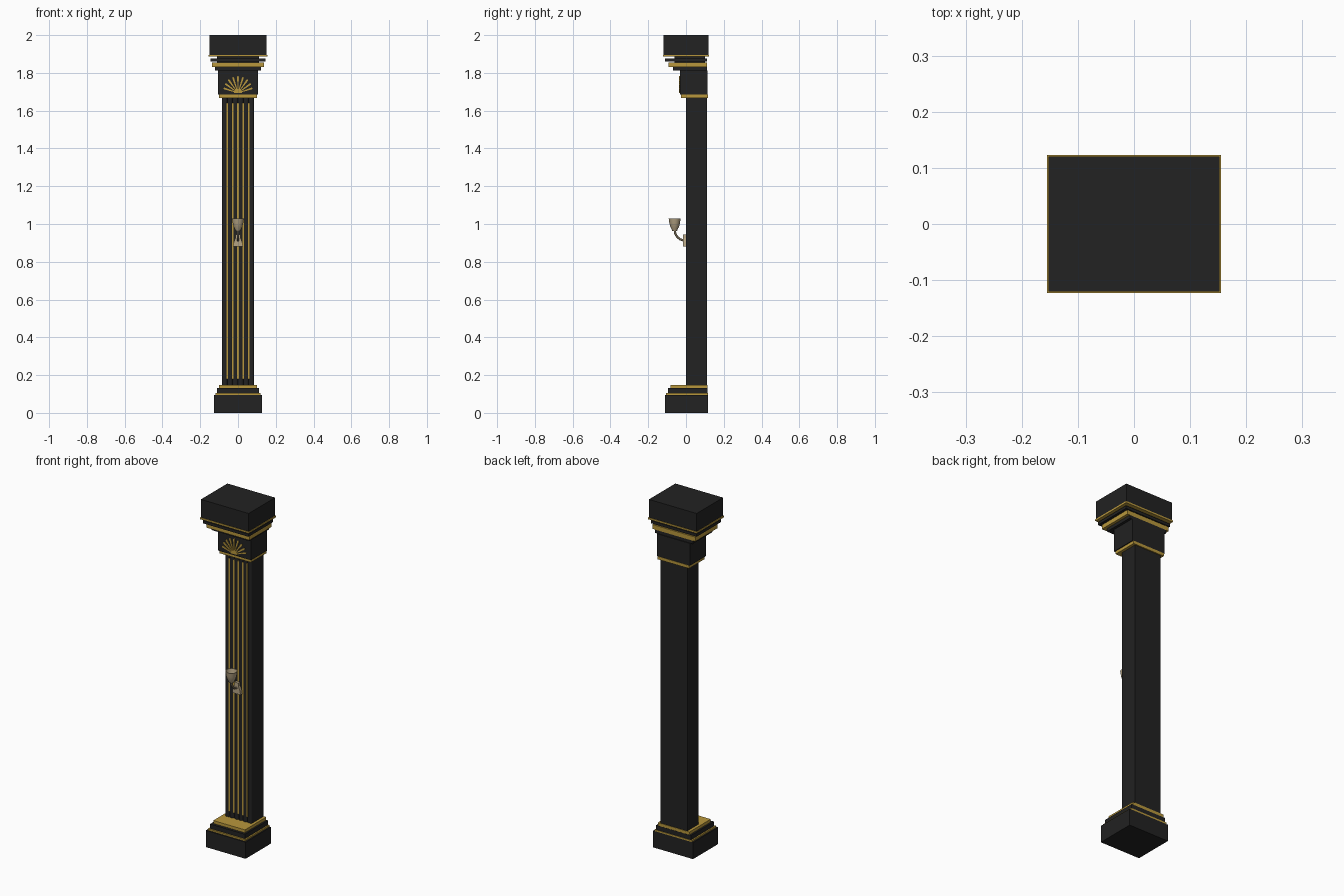
import bpy, bmesh, math
from mathutils import Matrix, Vector

if "Cube" in bpy.data.objects:
    bpy.data.objects.remove(bpy.data.objects["Cube"])


def material(name, rgb):
    m = bpy.data.materials.new(name)
    m.diffuse_color = (*rgb, 1)
    m.use_nodes = True
    m.node_tree.nodes["Principled BSDF"].inputs["Base Color"].default_value = m.diffuse_color
    return m


BLACK = material("black stone", (0.016, 0.016, 0.016))
GOLD = material("gold", (0.48, 0.31, 0.045))
BRASS = material("pale brass", (0.46, 0.37, 0.23))


def finish(name, bm, mat):
    bmesh.ops.recalc_face_normals(bm, faces=bm.faces)
    me = bpy.data.meshes.new(name)
    bm.to_mesh(me)
    bm.free()
    me.materials.append(mat)
    ob = bpy.data.objects.new(name, me)
    bpy.context.collection.objects.link(ob)
    return ob


def smooth(ob, angle=40):
    bpy.ops.object.select_all(action='DESELECT')
    ob.select_set(True)
    bpy.context.view_layer.objects.active = ob
    bpy.ops.object.shade_smooth_by_angle(angle=math.radians(angle))


def box(name, hx, y0, y1, z0, z1, mat, x=0):
    bm = bmesh.new()
    mtx = (Matrix.Translation((x, (y0 + y1) / 2, (z0 + z1) / 2))
           @ Matrix.Diagonal((2 * hx, y1 - y0, z1 - z0, 1)))
    bmesh.ops.create_cube(bm, size=1, matrix=mtx)
    return finish(name, bm, mat)


def prism(name, pts, direction, mat):
    """Extrude a closed outline along a direction."""
    bm = bmesh.new()
    face = bm.faces.new([bm.verts.new(p) for p in pts])
    ext = bmesh.ops.extrude_face_region(bm, geom=[face])
    verts = [g for g in ext["geom"] if isinstance(g, bmesh.types.BMVert)]
    bmesh.ops.translate(bm, verts=verts, vec=direction)
    return finish(name, bm, mat)


# Stepped base, from the floor up
box("plinth", 0.127, -0.112, 0.117, 0, 0.096, BLACK)
box("plinth_trim", 0.119, -0.105, 0.117, 0.096, 0.105, GOLD)
box("base_step", 0.111, -0.096, 0.114, 0.105, 0.131, BLACK)
box("base_slab", 0.101, -0.081, 0.113, 0.131, 0.148, GOLD)

# Shaft with six rounded reeds on the front
REEDS, HALF, BACK = 6, 0.085, 0.11
pitch = 2 * HALF / REEDS
outline = [(HALF, BACK, 0.148), (-HALF, BACK, 0.148)]
for i in range(REEDS):
    for k in range(6 if i < REEDS - 1 else 7):
        a = math.pi * k / 6
        if i and k == 0:
            outline.append((-HALF + i * pitch, 0.009, 0.148))
        else:
            outline.append((-HALF + (i + 0.5) * pitch - pitch / 2 * math.cos(a),
                            0.009 - 0.009 * math.sin(a), 0.148))
smooth(prism("reeded_shaft", outline, (0, 0, 1.522), BLACK), 50)

# Gold fillets in the valleys between the reeds
for i in range(1, REEDS):
    box(f"fillet_{i}", 0.0045, 0.001, 0.012, 0.18, 1.64, GOLD, x=-HALF + i * pitch)

# Capital
box("neck_band", 0.101, -0.026, 0.117, 1.668, 1.685, GOLD)
box("capital_block", 0.106, -0.033, 0.115, 1.685, 1.813, BLACK)
box("capital_step", 0.121, -0.07, 0.111, 1.813, 1.831, BLACK)
box("cornice_band", 0.137, -0.092, 0.111, 1.831, 1.856, GOLD)
box("cornice_core", 0.11, -0.06, 0.10, 1.85, 1.89, BLACK)
box("cornice_step", 0.146, -0.112, 0.111, 1.861, 1.877, BLACK)
box("cap_trim", 0.155, -0.123, 0.123, 1.886, 1.896, GOLD)
box("cap_block", 0.152, -0.12, 0.12, 1.896, 2.0, BLACK)

# Fan ornament: half-round hub and nine widening rays
FAN_Z, FRONT = 1.694, -0.033
hub = [(0.022 * math.cos(math.pi * k / 10), FRONT, FAN_Z + 0.022 * math.sin(math.pi * k / 10))
       for k in range(11)]
prism("fan_hub", hub, (0, -0.005, 0), GOLD)
for i in range(9):
    a = math.radians(18 + 18 * i)
    d = Vector((math.cos(a), 0, math.sin(a)))
    s = Vector((-d.z, 0, d.x))
    c = Vector((0, FRONT, FAN_Z))
    r = 0.078 + 0.012 * math.sin(a)
    pts = [c + d * 0.015 - s * 0.002, c + d * (r - 0.005) - s * 0.005, c + d * r,
           c + d * (r - 0.005) + s * 0.005, c + d * 0.015 + s * 0.002]
    prism(f"fan_ray_{i + 1}", pts, (0, -0.004, 0), GOLD)

# Wall lamp: back plate flared at its foot
plate = [(0.027, 0.004, 0.88), (0.022, 0.004, 0.905), (0.014, 0.004, 0.925), (0.012, 0.004, 0.945)]
plate += [(-x, y, z) for x, y, z in reversed(plate)]
prism("lamp_plate", plate, (0, -0.019, 0), BRASS)

# Curved arm swept as a tube
path = [(-0.010, 0.913), (-0.030, 0.918), (-0.047, 0.932), (-0.057, 0.950), (-0.060, 0.972)]
bm = bmesh.new()
rings = []
for i, (y, z) in enumerate(path):
    p, q = path[max(i - 1, 0)], path[min(i + 1, len(path) - 1)]
    t = Vector((0, q[0] - p[0], q[1] - p[1])).normalized()
    n = Vector((0, -t.z, t.y))
    rings.append([bm.verts.new(Vector((0, y, z)) + 0.006 * (
        math.cos(k * math.pi / 4) * n + math.sin(k * math.pi / 4) * Vector((1, 0, 0))))
        for k in range(8)])
for a, b in zip(rings, rings[1:]):
    for k in range(8):
        bm.faces.new((a[k], a[(k + 1) % 8], b[(k + 1) % 8], b[k]))
bm.faces.new(rings[0])
bm.faces.new(rings[-1])
smooth(finish("lamp_arm", bm, BRASS))

# Open cup shade turned from a profile
profile = [(0, 0.964), (0.013, 0.964), (0.016, 0.972), (0.023, 0.985), (0.028, 1.005),
           (0.032, 1.03), (0.029, 1.03), (0.025, 1.005), (0.019, 0.985), (0, 0.976)]
bm = bmesh.new()
vs = [bm.verts.new((r, -0.06, z)) for r, z in profile]
es = [bm.edges.new(p) for p in zip(vs, vs[1:])]
bmesh.ops.spin(bm, geom=vs + es, cent=(0, -0.06, 0), axis=(0, 0, 1),
               angle=2 * math.pi, steps=20)
bmesh.ops.remove_doubles(bm, verts=bm.verts, dist=1e-5)
smooth(finish("lamp_cup", bm, BRASS))
